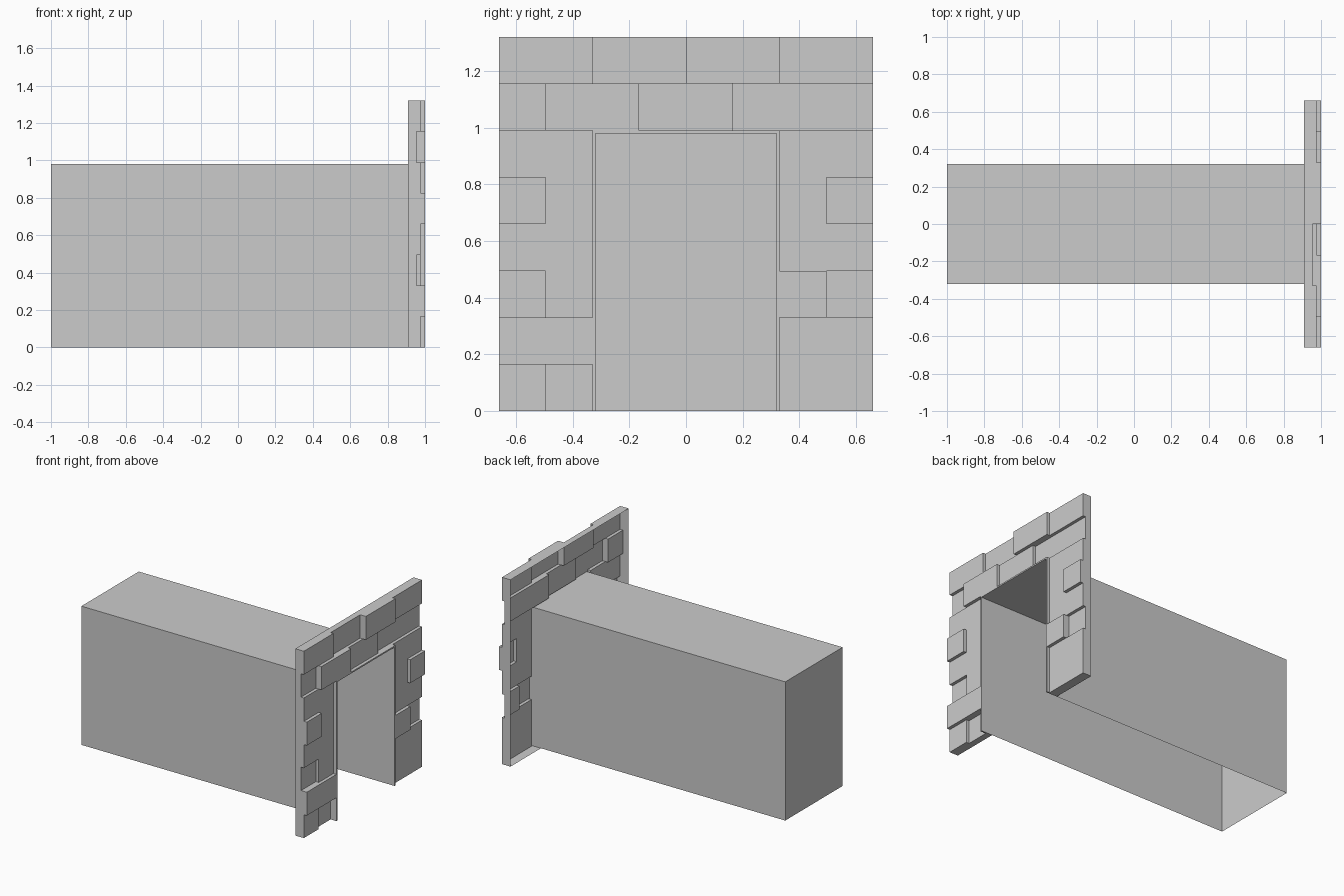
import bpy, bmesh, math

if "Cube" in bpy.data.objects:
    bpy.data.objects.remove(bpy.data.objects["Cube"])

U = 0.165                          # half-brick module
HIGH, MID, LOW, BACK = 1.0, 0.977, 0.955, 0.91
DOOR_Y, DOOR_Z, RIM = 0.32, 0.98, 0.01

# Bricks off the middle level: (first column, last column, row, depth)
BRICKS = [
    (1, 1, 0, LOW), (0, 1, 1, HIGH), (0, 0, 2, LOW), (0, 0, 4, HIGH),
    (6, 6, 2, HIGH), (7, 7, 2, LOW), (7, 7, 4, HIGH),
    (0, 0, 6, LOW), (1, 2, 6, HIGH), (5, 7, 6, LOW),
    (2, 3, 7, LOW), (4, 5, 7, HIGH),
]


def depth(y, z):
    """Front face position at a point of the wall; None in the doorway."""
    if abs(y) < DOOR_Y and z < DOOR_Z:
        return None
    if abs(y) < DOOR_Y + RIM and z < DOOR_Z + RIM:
        return HIGH
    col, row = int((y + 4 * U) / U), int(z / U)
    for c0, c1, r, d in BRICKS:
        if r == row and c0 <= col <= c1:
            return d
    return MID


def finish(name, bm):
    bmesh.ops.remove_doubles(bm, verts=bm.verts, dist=1e-5)
    bmesh.ops.recalc_face_normals(bm, faces=bm.faces)
    bmesh.ops.dissolve_limit(bm, angle_limit=math.radians(1),
                             verts=bm.verts, edges=bm.edges)
    mesh = bpy.data.meshes.new(name)
    bm.to_mesh(mesh)
    bm.free()
    obj = bpy.data.objects.new(name, mesh)
    bpy.context.collection.objects.link(obj)
    return obj


def quad(bm, pts):
    bm.faces.new([bm.verts.new(p) for p in pts])


# Brick facade: stepped relief shell with rim around the doorway, open behind
ys = sorted([(i - 4) * U for i in range(9)] + [-DOOR_Y, DOOR_Y])
zs = sorted([i * U for i in range(9)] + [DOOR_Z])
ny, nz = len(ys) - 1, len(zs) - 1


def cell(i, j):
    if not (0 <= i < ny and 0 <= j < nz):
        return BACK
    return depth((ys[i] + ys[i + 1]) / 2, (zs[j] + zs[j + 1]) / 2)


bm = bmesh.new()
for i in range(ny):
    for j in range(nz):
        d = cell(i, j)
        if d is not None:
            y0, y1, z0, z1 = ys[i], ys[i + 1], zs[j], zs[j + 1]
            quad(bm, [(d, y0, z0), (d, y1, z0), (d, y1, z1), (d, y0, z1)])
# Steps between neighbouring bricks, plus the outer returns
for i in range(ny + 1):
    for j in range(nz + 1):
        if j < nz:
            a, b = cell(i - 1, j), cell(i, j)
            if None not in (a, b) and a != b:
                y, z0, z1 = ys[i], zs[j], zs[j + 1]
                quad(bm, [(a, y, z0), (b, y, z0), (b, y, z1), (a, y, z1)])
        if i < ny:
            a, b = cell(i, j - 1), cell(i, j)
            if None not in (a, b) and a != b:
                z, y0, y1 = zs[j], ys[i], ys[i + 1]
                quad(bm, [(a, y0, z), (b, y0, z), (b, y1, z), (a, y1, z)])
finish("brick_facade", bm)

# Passage: thin shell with closed far end, open floor and open doorway
bm = bmesh.new()
w, h = DOOR_Y, DOOR_Z
for y in (-w, w):
    quad(bm, [(-1, y, 0), (HIGH, y, 0), (HIGH, y, h), (-1, y, h)])
quad(bm, [(-1, -w, h), (HIGH, -w, h), (HIGH, w, h), (-1, w, h)])
quad(bm, [(-1, -w, 0), (-1, w, 0), (-1, w, h), (-1, -w, h)])
finish("passage_shell", bm)
